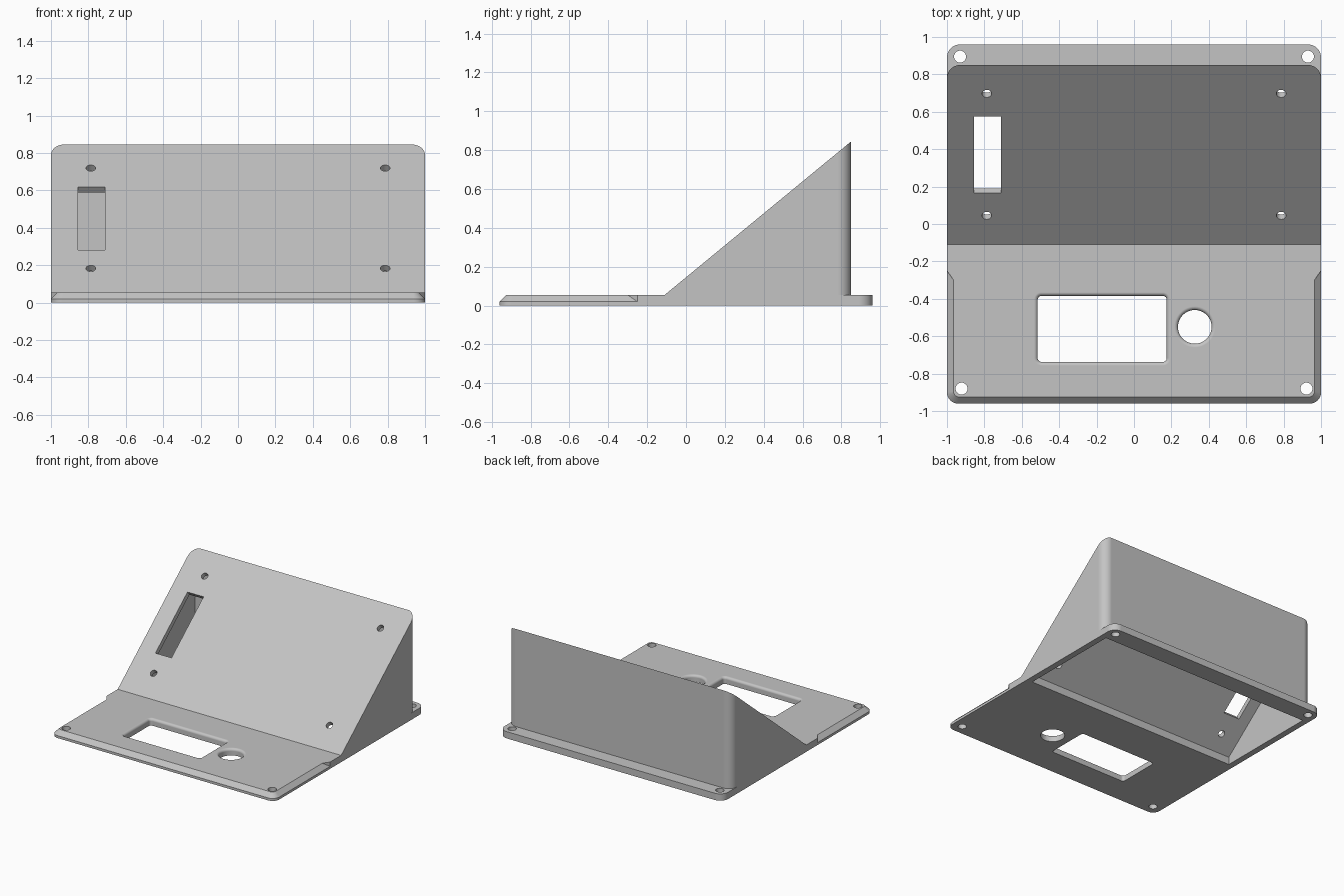
import bpy
import bmesh
from math import atan2, cos, pi, sin
from mathutils import Matrix, Vector

if "Cube" in bpy.data.objects:
    bpy.data.objects.remove(bpy.data.objects["Cube"])

TOP = 0.055                      # plate thickness
WALL = 0.04                      # wall thickness of the wedge
FOOT, BACK, PEAK = -0.11, 0.85, 0.845
SLOPE = atan2(PEAK - TOP, BACK - FOOT)
NORMAL = Vector((0, -sin(SLOPE), cos(SLOPE)))
FOOT_POINT = Vector((0, FOOT, TOP))


def outline(x0, x1, y0, y1, front_r=0, back_r=0, steps=8):
    """Counter-clockwise rectangle with rounded front and back corners."""
    corners = ((x1, y0, -1, front_r), (x1, y1, 0, back_r),
               (x0, y1, 1, back_r), (x0, y0, 2, front_r))
    points = []
    for x, y, quarter, r in corners:
        cx = x - r if x == x1 else x + r
        cy = y - r if y == y1 else y + r
        for i in range(steps + 1 if r else 1):
            a = (quarter + i / steps) * pi / 2
            points.append((cx + r * cos(a), cy + r * sin(a)))
    return points


def circle(x, y, r, steps=32):
    return [(x + r * cos(2 * pi * i / steps), y + r * sin(2 * pi * i / steps))
            for i in range(steps)]


def loft(name, layers, matrix=None, cut_at=None):
    """Closed solid through (z, outline) layers, optionally trimmed by the slope."""
    bm = bmesh.new()
    rings = [[bm.verts.new((x, y, z)) for x, y in pts] for z, pts in layers]
    for low, high in zip(rings, rings[1:]):
        for i in range(len(low)):
            j = (i + 1) % len(low)
            bm.faces.new((low[i], low[j], high[j], high[i]))
    bm.faces.new(rings[0][::-1])
    bm.faces.new(rings[-1])
    if cut_at is not None:
        cut = bmesh.ops.bisect_plane(bm, geom=bm.verts[:] + bm.edges[:] + bm.faces[:],
                                     plane_co=cut_at, plane_no=NORMAL, clear_outer=True)
        edges = [e for e in cut["geom_cut"] if isinstance(e, bmesh.types.BMEdge)]
        bmesh.ops.contextual_create(bm, geom=edges)
    if matrix:
        bm.transform(matrix)
    bmesh.ops.recalc_face_normals(bm, faces=bm.faces)
    mesh = bpy.data.meshes.new(name)
    bm.to_mesh(mesh)
    bm.free()
    obj = bpy.data.objects.new(name, mesh)
    bpy.context.collection.objects.link(obj)
    return obj


def combine(target, other, operation):
    """Apply a boolean and discard the helper."""
    mod = target.modifiers.new("boolean", 'BOOLEAN')
    mod.operation, mod.solver, mod.object = operation, 'EXACT', other
    bpy.context.view_layer.objects.active = target
    bpy.ops.object.modifier_apply(modifier=mod.name)
    bpy.data.objects.remove(other)


def flared(shape, fillet=0.02, steps=6):
    """Layers of a cutter whose upper rim rounds outward."""
    layers = [(-0.1, shape(0))]
    for i in range(steps + 1):
        a = i / steps * pi / 2
        layers.append((TOP - fillet + fillet * sin(a), shape(fillet * (1 - cos(a)))))
    return layers + [(TOP + 0.02, shape(fillet))]


# Base plate: square-edged rear, chamfered front with short side run-outs
rear = outline(-1, 1, -0.25, 0.96, 0, 0.07)
rear = [(0.965, -0.30)] + rear + [(-0.965, -0.30)]
body = loft("angled_enclosure", [(0, rear), (TOP, rear)])
edge = outline(-1, 1, -0.96, -0.2, 0.06)
rim = outline(-0.965, 0.965, -0.925, -0.2, 0.03)
combine(body, loft("front_plate", [(0, edge), (0.02, edge), (TOP, rim)]), 'UNION')

# Wedge housing with rounded rear corners
shell = outline(-1, 1, FOOT, BACK, 0, 0.07)
combine(body, loft("wedge", [(0, shell), (1.2, shell)], cut_at=FOOT_POINT), 'UNION')

# Hollow interior, open underneath
inner = outline(-0.95, 0.95, -0.04, BACK - WALL)
combine(body, loft("cavity", [(-0.1, inner), (1.2, inner)],
                   cut_at=FOOT_POINT - NORMAL * WALL), 'DIFFERENCE')

# Display window and round knob opening, with softened rims
cutters = [
    loft("window_cutter", flared(lambda d: outline(
        -0.515 - d, 0.175 + d, -0.737 - d, -0.385 + d, 0.02 + d, 0.02 + d))),
    loft("knob_cutter", flared(lambda d: circle(0.325, -0.55, 0.09 + d, 48))),
]


def slope_matrix(x, y):
    z = TOP + (y - FOOT) * (PEAK - TOP) / (BACK - FOOT)
    return Matrix.Translation((x, y, z)) @ Matrix.Rotation(SLOPE, 4, 'X')


# Mounting holes in the plate corners and on the sloped panel
for side in (-1, 1):
    for x, y in ((0.93, 0.895), (0.922, -0.88)):
        hole = circle(side * x, y, 0.032)
        cutters.append(loft("plate_hole", [(-0.1, hole), (0.1, hole)]))
    for y in (0.045, 0.697):
        hole = circle(0, 0, 0.026, 24)
        cutters.append(loft("panel_hole", [(-0.07, hole), (0.05, hole)],
                            slope_matrix(side * 0.787, y)))

# Rectangular slot through the sloped panel
half = 0.205 / cos(SLOPE)
slot = outline(-0.072, 0.072, -half, half)
cutters.append(loft("slot_cutter", [(-0.07, slot), (0.05, slot)],
                    slope_matrix(-0.783, 0.37)))
for cutter in cutters:
    combine(body, cutter, 'DIFFERENCE')

# Single grey finish
grey = bpy.data.materials.new("light_grey")
grey.use_nodes = True
colour = (0.55, 0.55, 0.55, 1)
grey.diffuse_color = colour
grey.node_tree.nodes["Principled BSDF"].inputs["Base Color"].default_value = colour
body.data.materials.clear()
body.data.materials.append(grey)
for face in body.data.polygons:
    face.material_index = 0

# Smooth fillets, crisp edges
bpy.ops.object.select_all(action='DESELECT')
body.select_set(True)
bpy.context.view_layer.objects.active = body
bpy.ops.object.shade_smooth_by_angle(angle=pi / 6)
weighted = body.modifiers.new("weighted_normals", 'WEIGHTED_NORMAL')
weighted.keep_sharp = True
